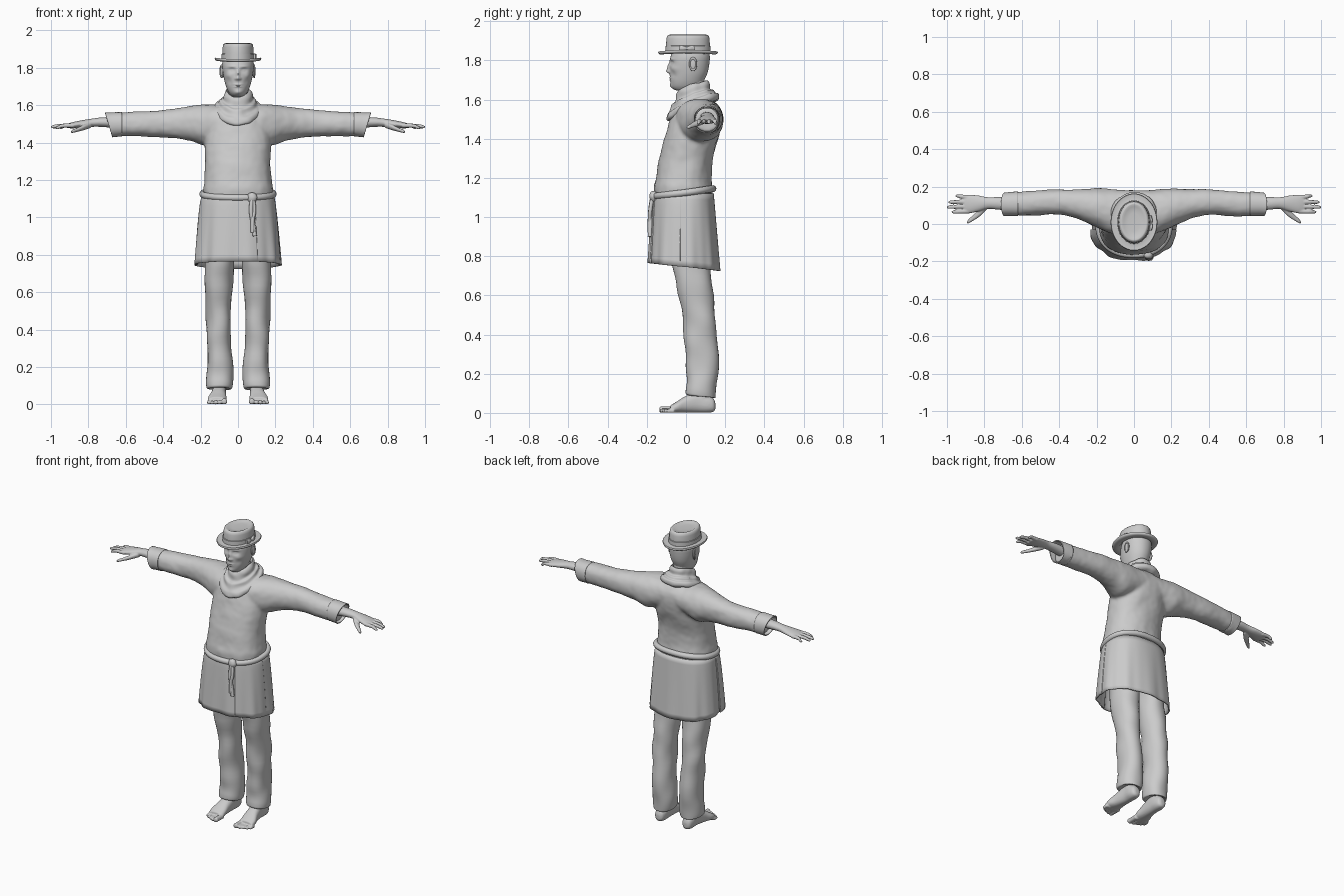
import bpy, bmesh
from math import sin, cos, pi, radians, exp
from mathutils import Vector, noise

PLANES = {'z': (0, 1, 2), 'x': (1, 2, 0), 'y': (0, 2, 1)}


def skin(bm, rows, closed=True, cap=True):
    """Join rows of points with quads."""
    vs = [[bm.verts.new(p) for p in r] for r in rows]
    n = len(rows[0])
    for a, b in zip(vs, vs[1:]):
        for i in range(n if closed else n - 1):
            j = (i + 1) % n
            bm.faces.new((a[i], a[j], b[j], b[i]))
    if cap:
        bm.faces.new(vs[0][::-1])
        bm.faces.new(vs[-1])


def catmull(pts, k):
    """Smoothly interpolate rows of numbers."""
    out = []
    for i in range(len(pts) - 1):
        p = [pts[max(i - 1, 0)], pts[i], pts[i + 1], pts[min(i + 2, len(pts) - 1)]]
        for s in range(k):
            t = s / k
            out.append([b + .5 * t * (c - a + t * (2*a - 5*b + 4*c - d + t * (3*(b - c) + d - a)))
                        for a, b, c, d in zip(*p)])
    return out + [list(pts[-1])]


def oval(a, p):
    c, s = cos(a), sin(a)
    return (abs(c) ** (2 / p) * (1 if c > 0 else -1), abs(s) ** (2 / p) * (1 if s > 0 else -1))


def loft(bm, axis, rings, n=32, k=4, p=2.0, cap=True):
    """Rings are (position, centre u, centre v, radius u, radius v)."""
    iu, iv, it = PLANES[axis]
    rows = []
    for t, u, v, ru, rv in (catmull(rings, k) if k > 1 else rings):
        row = []
        for i in range(n):
            c, s = oval(2 * pi * i / n, p)
            q = [0, 0, 0]
            q[it], q[iu], q[iv] = t, u + ru * c, v + rv * s
            row.append(q)
        rows.append(row)
    skin(bm, rows, True, cap)


def finish(bm, name, mirror=False, voxel=0, thick=0, smooth=0, angle=50):
    bmesh.ops.recalc_face_normals(bm, faces=bm.faces)
    me = bpy.data.meshes.new(name)
    bm.to_mesh(me)
    bm.free()
    ob = bpy.data.objects.new(name, me)
    bpy.context.collection.objects.link(ob)
    bpy.context.view_layer.objects.active = ob
    ob.select_set(True)
    bpy.ops.object.shade_smooth_by_angle(angle=radians(angle))
    ob.select_set(False)
    if voxel:
        m = ob.modifiers.new("blend", 'REMESH')
        m.mode, m.voxel_size, m.use_smooth_shade = 'VOXEL', voxel, True
    if smooth:
        m = ob.modifiers.new("soften", 'SMOOTH')
        m.iterations = smooth
    if thick:
        m = ob.modifiers.new("cloth", 'SOLIDIFY')
        m.thickness, m.offset = thick, 0
    if mirror:
        ob.modifiers.new("mirror", 'MIRROR')
    return ob


def wrinkle(bm, amount, scale):
    bm.normal_update()
    for v in bm.verts:
        v.co += v.normal * amount * noise.noise(v.co * scale)


def span(t, w, lo, hi):
    """Ring from half width and front/back limits."""
    return (t, 0, (lo + hi) / 2, w, (hi - lo) / 2)


# tunic: torso and sleeves blended together
bm = bmesh.new()
loft(bm, 'z', [span(*r) for r in [
    (1.61, .08, -.005, .12), (1.58, .12, -.04, .155), (1.54, .15, -.068, .178), (1.48, .172, -.088, .182),
    (1.40, .178, -.112, .165), (1.30, .175, -.135, .135), (1.20, .18, -.156, .13),
    (1.15, .188, -.165, .134), (1.08, .185, -.16, .138)]], 48, 5, 2.25)
half = [(0, .065, 1.52, .115, .085), (.10, .065, 1.505, .118, .098), (.18, .08, 1.495, .108, .108),
        (.25, .097, 1.502, .09, .093), (.33, .112, 1.503, .073, .08), (.42, .117, 1.502, .067, .071),
        (.55, .11, 1.5, .067, .066), (.66, .107, 1.496, .06, .06)]
loft(bm, 'x', [(-r[0], *r[1:]) for r in half[:0:-1]] + half, 40, 6, 2.2)
tunic = finish(bm, "tunic", voxel=.009, smooth=6)
tex = bpy.data.textures.new("folds", 'CLOUDS')
tex.noise_scale = .14
d = tunic.modifiers.new("folds", 'DISPLACE')
d.texture, d.strength, d.mid_level = tex, .014, .5

# open sleeve cuffs, slanted so the top reaches further
bm = bmesh.new()
loft(bm, 'x', [(.62, .108, 1.497, .063, .063), (.66, .107, 1.496, .061, .062),
               (.69, .105, 1.495, .06, .064)], 40, 4, 2.2, False)
for v in bm.verts:
    if v.co.x > .63:
        v.co.x += (v.co.z - 1.49) * .3
finish(bm, "sleeve_cuff", True, thick=.006)

# skirt of the tunic: back piece and two overlapping front panels
def skirt(name, a0, a1, off):
    bm = bmesh.new()
    rows, n = [], 70
    for j in range(13):
        t = j / 12
        row = []
        for i in range(n):
            a = radians(a0 + (a1 - a0) * i / (n - 1))
            c, s = oval(a, 2.3)
            f = 1 + .018 * t * sin(9 * a + .6) + .008 * t * sin(17 * a)
            lo, hi = .165 + .018 * t, .138 + .03 * t
            end = .745 - .02 * sin(a)
            row.append(((.188 + .038 * t ** .7 + off * t ** .3) * c * f,
                        ((hi if s > 0 else lo) + off * t ** .3) * s * f, 1.12 + (end - 1.12) * t))
        rows.append(row)
    skin(bm, rows, False, False)
    finish(bm, name, thick=.008)

skirt("skirt_back", -16, 196, 0)
skirt("skirt_front_left", 187, 293, .009)
skirt("skirt_front_right", 288, 353, .003)

# rope belt, knot and hanging ends
def rope(name, pts, r, cyclic=False):
    cu = bpy.data.curves.new(name, 'CURVE')
    cu.dimensions, cu.bevel_depth, cu.use_fill_caps, cu.bevel_resolution = '3D', r, True, 3
    sp = cu.splines.new('NURBS')
    sp.points.add(len(pts) - 1)
    for q, co in zip(sp.points, pts):
        q.co = (*co, 1)
    sp.use_cyclic_u, sp.use_endpoint_u, sp.order_u = cyclic, not cyclic, 3
    bpy.context.collection.objects.link(bpy.data.objects.new(name, cu))

belt = []
for i in range(32):
    a = 2 * pi * i / 32
    c, s = oval(a, 2.25)
    belt.append((.19 * c, (.138 if s > 0 else .165) * s, 1.125 + .02 * s))
rope("belt", belt, .018, True)
bm = bmesh.new()
loft(bm, 'z', [(1.075, .075, -.165, .008, .008), (1.085, .075, -.166, .02, .016), (1.105, .077, -.167, .026, .02),
               (1.125, .075, -.166, .02, .016), (1.132, .075, -.165, .008, .008)], 20)
finish(bm, "belt_knot")
rope("belt_end_long", [(.075, -.172, 1.1), (.066, -.185, 1.04), (.08, -.18, .97), (.09, -.185, .9)], .011)
rope("belt_end_short", [(.08, -.172, 1.1), (.092, -.183, 1.04), (.075, -.186, .98), (.078, -.188, .92)], .010)

# draped cowl: (half width, half depth, front height, back height)
rows = []
for w, dp, zf, zb in catmull([(.045, .055, 1.58, 1.63), (.056, .066, 1.635, 1.68), (.062, .075, 1.645, 1.695),
                              (.074, .085, 1.625, 1.68), (.079, .09, 1.59, 1.655), (.096, .108, 1.575, 1.65),
                              (.104, .115, 1.545, 1.635), (.122, .13, 1.525, 1.63), (.127, .135, 1.502, 1.61),
                              (.118, .124, 1.492, 1.595), (.09, .09, 1.5, 1.58)], 4):
    rows.append([(w * cos(a), .035 + dp * sin(a), zb - (zb - zf) * ((1 - sin(a)) / 2) ** 1.7)
                 for a in [2 * pi * i / 48 for i in range(48)]])
bm = bmesh.new()
skin(bm, rows, True, False)
wrinkle(bm, .007, 22)
finish(bm, "cowl")

# trousers
bm = bmesh.new()
loft(bm, 'z', [(1.0, .09, 0, .08, .11), (.85, .098, .02, .08, .105), (.70, .102, .035, .073, .095),
               (.5, .104, .064, .068, .086), (.3, .1, .079, .067, .082), (.16, .099, .079, .069, .081),
               (.10, .1, .078, .07, .078), (.083, .1, .078, .064, .072), (.09, .1, .078, .045, .05)], 32, 6, 2.15)
wrinkle(bm, .012, 9)
for v in bm.verts:
    if v.co.z < .2:
        v.co.z -= (v.co.y - .08) * .3 * (1 - v.co.z / .2)
finish(bm, "trouser_leg", True)

# bare feet with toes
bm = bmesh.new()
loft(bm, 'y', [(.15, .1, .035, .012, .015), (.14, .1, .04, .028, .034), (.11, .1, .046, .036, .045),
               (.06, .1, .056, .037, .055), (0, .105, .044, .042, .043), (-.045, .111, .03, .05, .029),
               (-.08, .112, .02, .048, .018)], 28, 5, 2.3)
loft(bm, 'z', [(.04, .1, .085, .036, .045), (.1, .1, .085, .035, .045), (.18, .1, .085, .038, .045)], 24)
for x, tip, r in [(.073, .136, .016), (.099, .132, .011), (.12, .122, .0105), (.139, .112, .01), (.156, .098, .01)]:
    loft(bm, 'y', [(-.06, x, r, r, r), (-tip + .02, x, r * 1.05, r * .9, r), (-tip + .006, x, r, r, r),
                   (-tip, x, r, r * .5, r * .5)], 14)
finish(bm, "foot", True, voxel=.0045, smooth=2)

# forearm and hand
bm = bmesh.new()
loft(bm, 'x', [(.6, .105, 1.505, .036, .033), (.72, .11, 1.509, .034, .026), (.78, .112, 1.506, .031, .022),
               (.83, .11, 1.5, .042, .02), (.88, .107, 1.493, .05, .017), (.91, .106, 1.489, .046, .012)], 28)
for y0, y1, tip, z in [(.068, .064, .975, 1.478), (.094, .09, 1.0, 1.483), (.119, .117, .993, 1.481),
                       (.144, .15, .955, 1.478)]:
    loft(bm, 'x', [(.88, y0, 1.491, .012, .012), ((.9 + tip) / 2, (y0 + y1) / 2, 1.49, .0105, .0105),
                   (tip - .012, y1, z + .002, .009, .009), (tip, y1, z, .004, .004)], 14)
loft(bm, 'x', [(.785, .095, 1.495, .016, .016), (.825, .062, 1.481, .022, .015), (.86, .033, 1.468, .016, .011),
               (.885, .014, 1.46, .011, .009), (.893, .008, 1.457, .004, .004)], 16)
finish(bm, "hand", True, voxel=.0042, smooth=2)

# head: smooth skull with the features pushed out or in
bm = bmesh.new()
loft(bm, 'z', [span(*r) for r in [
    (1.645, .03, -.045, .05), (1.655, .04, -.066, .065), (1.672, .052, -.077, .08), (1.70, .064, -.081, .094),
    (1.74, .075, -.083, .111), (1.79, .083, -.083, .12), (1.83, .083, -.075, .12), (1.88, .066, -.05, .1)]],
    88, 9, 2.1)
features = [(0, 1.744, .011, .010, .014), (0, 1.765, .008, .022, .012), (.012, 1.741, .006, .006, .007),
            (.032, 1.787, .017, .011, -.012), (.032, 1.786, .010, .006, .006), (.034, 1.806, .022, .006, .004),
            (.012, 1.71, .014, .004, .004), (.008, 1.7, .014, .004, .004), (0, 1.705, .022, .0025, -.004),
            (0, 1.668, .018, .011, .006), (.054, 1.757, .016, .014, .006), (.045, 1.725, .014, .016, -.004)]
for v in bm.verts:
    if v.co.y < 0:
        x, z = v.co.x, v.co.z
        for fx, fz, sx, sz, amt in features:
            for side in ((1, -1) if fx else (1,)):
                v.co.y -= amt * exp(-((x - side * fx) / sx) ** 2 - ((z - fz) / sz) ** 2)
finish(bm, "head", angle=80)

bm = bmesh.new()
loft(bm, 'z', [(1.5, 0, .045, .065, .065), (1.6, 0, .04, .054, .058), (1.66, 0, .035, .051, .06),
               (1.72, 0, .04, .05, .055)])
finish(bm, "neck")

# ears: flat shell with a raised rim
for s in (-1, 1):
    for name, kind in (("ear_shell", 0), ("ear_rim", 1)):
        if kind:
            bpy.ops.mesh.primitive_torus_add(major_radius=1, minor_radius=.22, major_segments=28, minor_segments=10)
        else:
            bpy.ops.mesh.primitive_uv_sphere_add(segments=20, ring_count=12)
        ob = bpy.context.object
        ob.name = name
        ob.location = (s * (.084 + .004 * kind), .036, 1.781)
        ob.scale = (.030, .017, .018) if kind else (.034, .019, .008)
        ob.rotation_euler = (radians(-12), radians(90), s * radians(-14))
        bpy.ops.object.shade_smooth()

# flat-topped hat with dished crown
bm = bmesh.new()
loft(bm, 'z', [(z, 0, .01, w, dp) for z, w, dp in [
    (1.85, .07, .095), (1.832, .083, .11), (1.83, .115, .142), (1.835, .123, .151), (1.841, .125, .153),
    (1.846, .122, .15), (1.843, .1, .125), (1.847, .086, .112), (1.88, .084, .112), (1.91, .082, .11),
    (1.923, .079, .107), (1.93, .072, .1), (1.931, .066, .094), (1.925, .055, .083), (1.922, .03, .05)]], 56, 1)
for v in bm.verts:
    v.co.z += .5 * v.co.x ** 2 if v.co.z < 1.85 else 0
finish(bm, "hat", angle=60)
bm = bmesh.new()
loft(bm, 'z', [(1.845, 0, .01, .086, .113), (1.847, 0, .01, .089, .116), (1.873, 0, .01, .088, .1155),
               (1.875, 0, .01, .084, .111)], 56, 1, 2, False)
finish(bm, "hat_band", angle=30)
bm = bmesh.new()
loft(bm, 'y', [(-.035, .088, 1.861, .006, .014), (-.015, .092, 1.861, .008, .014), (.005, .092, 1.861, .005, .007),
               (.02, .092, 1.861, .008, .014), (.045, .087, 1.861, .006, .014)], 16, 4, 2.5)
finish(bm, "hat_bow")
